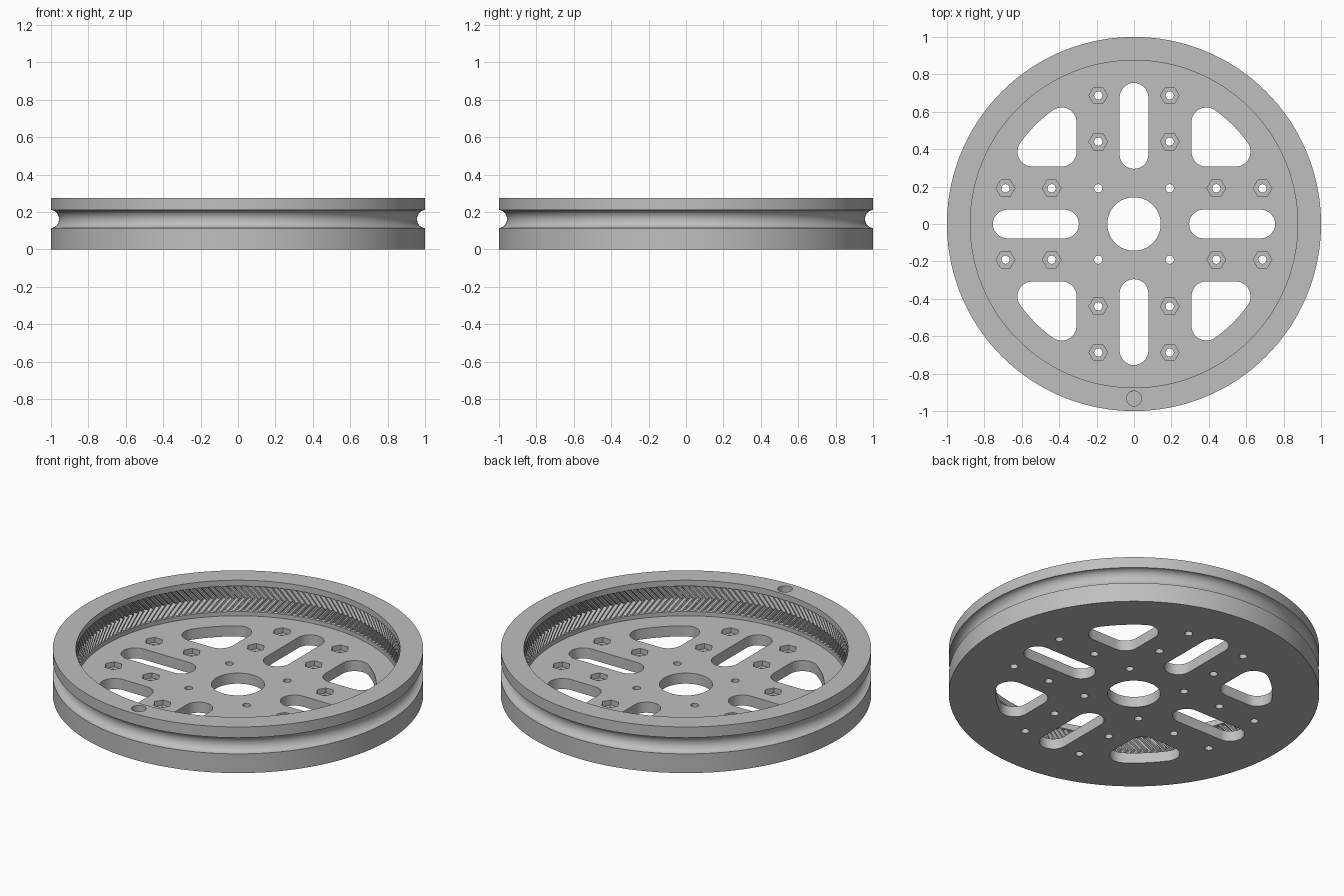
import bpy, bmesh, math
from math import cos, sin, pi, tau, atan2, sqrt

cube = bpy.data.objects.get("Cube")
if cube:
    bpy.data.objects.remove(cube, do_unlink=True)

TEETH = 160
SEGS = TEETH * 4
HEIGHT, FLOOR = 0.275, 0.063
INNER = 0.875
TOOTH_DEPTH, TWIST = 0.02, 0.07

grey = bpy.data.materials.new("grey")
grey.use_nodes = True
grey.diffuse_color = (0.52, 0.52, 0.52, 1)
grey.node_tree.nodes["Principled BSDF"].inputs["Base Color"].default_value = grey.diffuse_color


def make_object(name, bm):
    bmesh.ops.recalc_face_normals(bm, faces=bm.faces)
    mesh = bpy.data.meshes.new(name)
    bm.to_mesh(mesh)
    bm.free()
    mesh.materials.append(grey)
    obj = bpy.data.objects.new(name, mesh)
    bpy.context.collection.objects.link(obj)
    return obj


def arc(cx, cy, r, start, end, steps=12):
    return [(cx + r * cos(start + (end - start) * i / steps),
             cy + r * sin(start + (end - start) * i / steps)) for i in range(steps + 1)]


def circle(cx, cy, r, n):
    return [(cx + r * cos(tau * i / n), cy + r * sin(tau * i / n)) for i in range(n)]


def turned(points, quarter):
    for _ in range(quarter):
        points = [(-y, x) for x, y in points]
    return points


def add_prism(bm, outline, z0, z1):
    low = [bm.verts.new((x, y, z0)) for x, y in outline]
    high = [bm.verts.new((x, y, z1)) for x, y in outline]
    bm.faces.new(low[::-1])
    bm.faces.new(high)
    n = len(outline)
    for i in range(n):
        j = (i + 1) % n
        bm.faces.new((low[i], low[j], high[j], high[i]))


def cut(target, name, prisms):
    bm = bmesh.new()
    for prism in prisms:
        add_prism(bm, *prism)
    cutter = make_object(name, bm)
    cutter.hide_render = True
    mod = target.modifiers.new(name, 'BOOLEAN')
    mod.operation, mod.solver, mod.object = 'DIFFERENCE', 'EXACT', cutter
    bpy.context.view_layer.objects.active = target
    bpy.ops.object.modifier_apply(modifier=name)
    bpy.data.objects.remove(cutter, do_unlink=True)


def finish(obj):
    bpy.ops.object.select_all(action='DESELECT')
    obj.select_set(True)
    bpy.context.view_layer.objects.active = obj
    bpy.ops.object.shade_smooth_by_angle(angle=math.radians(28))


# Rim: rings of (radius, z, tooth depth, twist), closed into a loop
profile = [(INNER, 0, 0, 0), (1, 0, 0, 0)]
for k in range(17):                      # rope groove
    a = pi * k / 16
    profile.append((1 - 0.043 * sin(a), 0.1625 - 0.048 * cos(a), 0, 0))
profile += [(1, HEIGHT, 0, 0), (INNER, HEIGHT, 0, 0), (INNER, 0.24, 0, 0)]
for k in range(9):                       # herringbone teeth
    t = k / 8
    profile.append((INNER + 0.002, 0.238 - 0.148 * t, TOOTH_DEPTH,
                    -TWIST * (1 - abs(2 * t - 1))))
profile += [(INNER, 0.088, 0, 0), (INNER, FLOOR, 0, 0)]

bm = bmesh.new()
rings = []
for r, z, depth, twist in profile:
    ring = []
    for i in range(SEGS):
        a = tau * i / SEGS + twist
        rad = r + (depth if i % 4 > 1 else 0)
        ring.append(bm.verts.new((rad * cos(a), rad * sin(a), z)))
    rings.append(ring)
for k, ring in enumerate(rings):
    after = rings[(k + 1) % len(rings)]
    for i in range(SEGS):
        j = (i + 1) % SEGS
        bm.faces.new((ring[i], ring[j], after[j], after[i]))
rim = make_object("grooved_gear_rim", bm)

# Shallow round recess in the rim top
cut(rim, "rim_recess", [(circle(0, -0.933, 0.04, 32), HEIGHT - 0.04, HEIGHT + 0.1)])
finish(rim)

# Floor plate
bm = bmesh.new()
add_prism(bm, circle(0, 0, INNER, SEGS), 0, FLOOR)
plate = make_object("floor_plate", bm)

# Openings through the plate: hub, slots, rounded windows, bolt holes
slot = arc(0, 0.677, 0.077, 0, pi, 16) + arc(0, 0.372, 0.077, pi, tau, 16)
R, fillet, near = 0.747, 0.08, 0.387
far = sqrt((R - fillet) ** 2 - near ** 2)
lean = atan2(near, far)
window = (arc(near, near, fillet, pi, 1.5 * pi)
          + arc(far, near, fillet, 1.5 * pi, tau + lean)
          + arc(0, 0, R, lean, pi / 2 - lean)[1:-1]
          + arc(near, far, fillet, pi / 2 - lean, pi))
through = [circle(0, 0, 0.143, 64)]
for q in range(4):
    through += [turned(slot, q), turned(window, q)]

nuts = []
side = 0.191
for sx in (-1, 1):
    for sy in (-1, 1):
        through.append(circle(sx * side, sy * side, 0.022, 20))
        for d in (0.44, 0.687):
            nuts += [(sx * side, sy * d), (sx * d, sy * side)]
through += [circle(x, y, 0.022, 20) for x, y in nuts]
cut(plate, "openings", [(o, -0.1, 0.2) for o in through])

# Hexagonal nut pockets around the bolt holes
cut(plate, "nut_pockets", [(circle(x, y, 0.05, 6), FLOOR - 0.03, 0.2) for x, y in nuts])
finish(plate)
